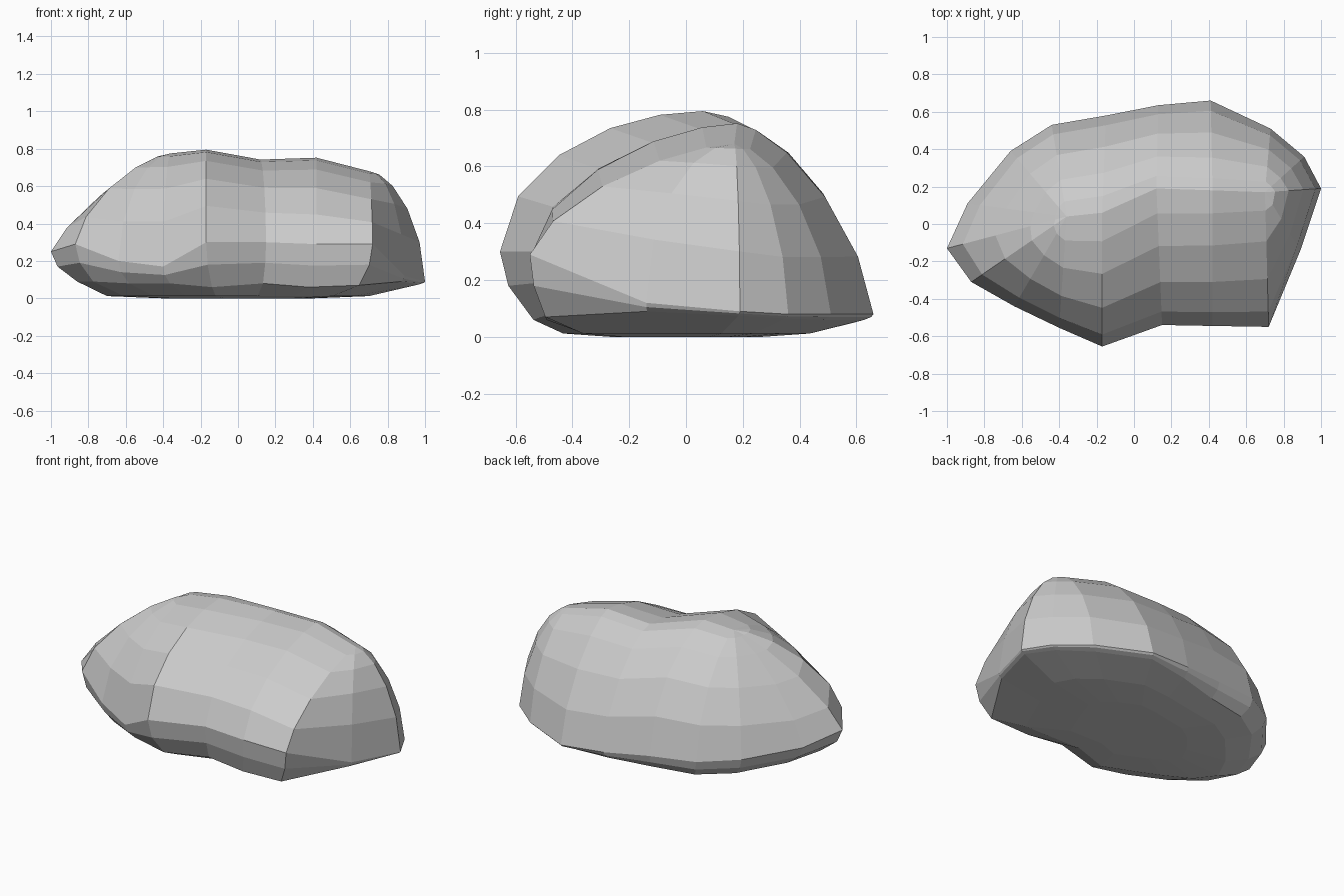
import bpy, bmesh
from math import sin, cos, radians

# Top ridge of the boulder, left to right
spine = [(-0.36, 0.04, 0.775), (-0.17, 0.06, 0.795), (0.12, 0.19, 0.742),
         (0.42, 0.18, 0.752), (0.70, 0.17, 0.68)]

# Outline columns: widest x, y, z; foot scale, foot z; roundness; ridge index
columns = [
    (0.72, -0.55, 0.29, 0.90, 0.07, 1.5, 4),
    (0.89, -0.14, 0.12, 0.98, 0.09, 1.95, 4),
    (1.00, 0.19, 0.09, 0.97, 0.075, 1.75, 4),
    (0.91, 0.36, 0.08, 0.96, 0.065, 1.65, 4),
    (0.73, 0.51, 0.08, 0.95, 0.06, 1.65, 4),
    (0.41, 0.66, 0.08, 0.95, 0.06, 1.5, 3),
    (0.13, 0.635, 0.10, 0.93, 0.05, 1.58, 2),
    (-0.15, 0.58, 0.13, 0.91, 0.04, 1.7, 1),
    (-0.44, 0.53, 0.15, 0.90, 0.04, 1.65, 0),
    (-0.66, 0.39, 0.17, 0.89, 0.05, 1.55, 0),
    (-0.89, 0.11, 0.20, 0.87, 0.07, 1.35, 0),
    (-1.00, -0.13, 0.25, 0.86, 0.09, 1.27, 0),
    (-0.87, -0.31, 0.29, 0.89, 0.09, 1.5, 0),
    (-0.64, -0.44, 0.20, 0.91, 0.08, 1.8, 0),
    (-0.40, -0.555, 0.17, 0.91, 0.08, 1.95, 0),
    (-0.17, -0.655, 0.30, 0.82, 0.06, 1.93, 1),
    (0.15, -0.54, 0.30, 0.89, 0.08, 1.75, 2),
    (0.42, -0.545, 0.29, 0.90, 0.06, 1.68, 3),
]


def column_points(x, y, z, foot, foot_z, n, ridge):
    # Shallow underside, foot, undercut, then a rounded rise to the ridge
    pts = [(x * 0.4, y * 0.4, 0), (x * 0.70, y * 0.66, 0.012),
           (x * foot, y * foot, foot_z)]
    mid = 0.25 * foot + 0.75
    pts.append((x * mid, y * mid, (z + foot_z) / 2))
    sx, sy, sz = spine[ridge]
    for deg in (0, 24, 44, 62, 77, 90):
        h = cos(radians(deg)) ** (2 / n) if deg < 90 else 0
        v = sin(radians(deg)) ** (2 / n)
        pts.append((sx + (x - sx) * h, sy + (y - sy) * h, z + (sz - z) * v))
    return pts


# Boulder skin between neighbouring columns
bm = bmesh.new()
grid = [[bm.verts.new(p) for p in column_points(*c)] for c in columns]
for i, a in enumerate(grid):
    b = grid[(i + 1) % len(grid)]
    for j in range(len(a) - 1):
        bm.faces.new((a[j], b[j], b[j + 1], a[j + 1]))
# Flat underside
bm.faces.new([c[0] for c in reversed(grid)])
# Weld both sides along the ridge
bmesh.ops.remove_doubles(bm, verts=bm.verts, dist=0.0005)
bmesh.ops.recalc_face_normals(bm, faces=bm.faces)

mesh = bpy.data.meshes.new("boulder")
bm.to_mesh(mesh)
bm.free()
bpy.context.collection.objects.link(bpy.data.objects.new("boulder", mesh))
